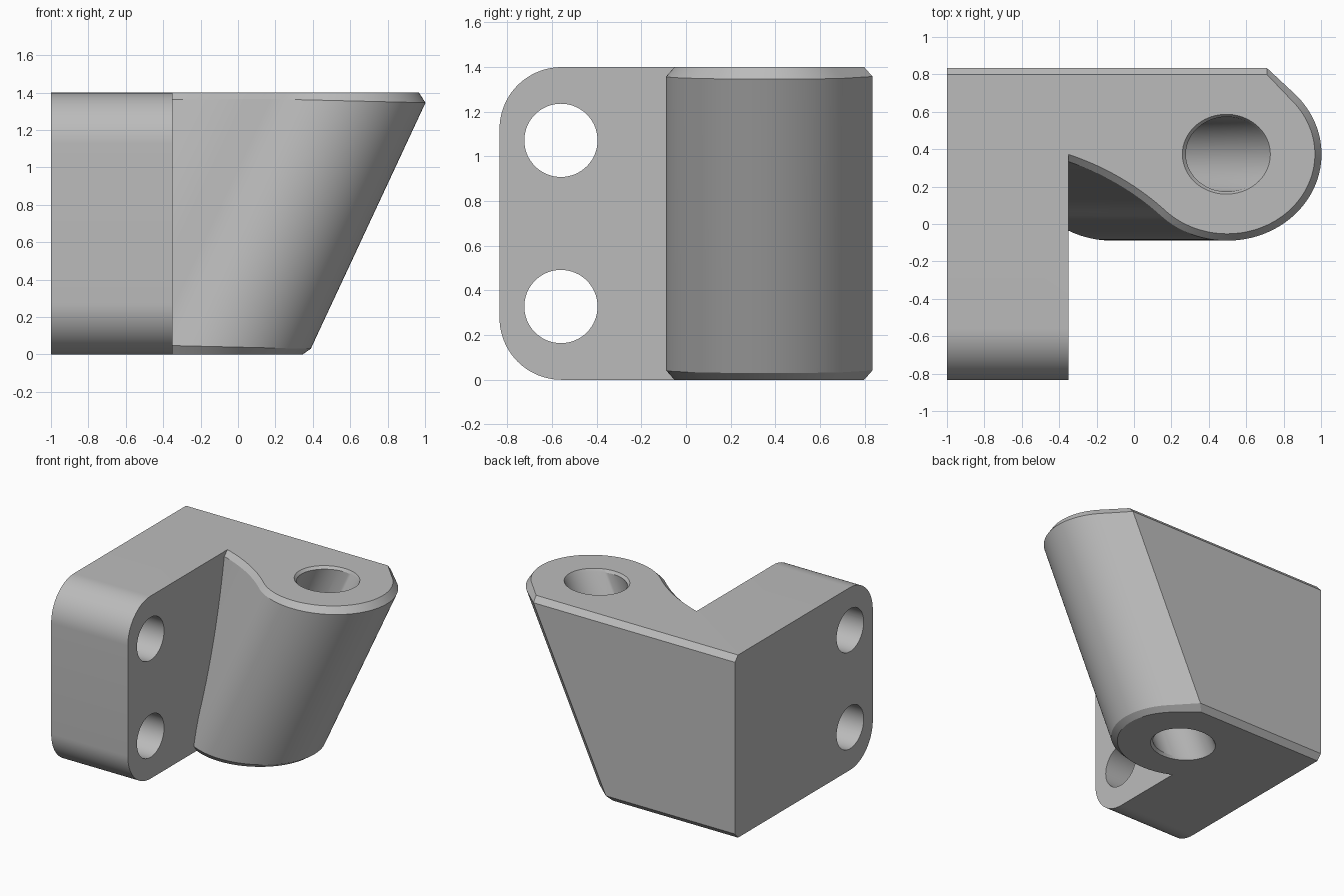
import bpy, bmesh, math
from mathutils import Vector

cube = bpy.data.objects.get("Cube")
if cube:
    bpy.data.objects.remove(cube, do_unlink=True)

HEIGHT, HALF, LEFT, INNER = 1.4, 0.835, -1.0, -0.35
TILT = math.radians(25)
AXIS_X, AXIS_Y, BARREL = 0.518, 0.373, 0.462   # barrel axis at the top, radius
CH_IN, CH_H = 0.037, 0.042                     # chamfer inset and height

grey = bpy.data.materials.new("plain_grey")
grey.use_nodes = True
grey.diffuse_color = (0.5, 0.5, 0.5, 1)
grey.node_tree.nodes["Principled BSDF"].inputs["Base Color"].default_value = (0.5, 0.5, 0.5, 1)


def loft(name, rings, cut_x=None):
    """Closed solid through rings of equal point count."""
    bm = bmesh.new()
    loops = [[bm.verts.new(p) for p in ring] for ring in rings]
    n = len(loops[0])
    for a, b in zip(loops, loops[1:]):
        for i in range(n):
            j = (i + 1) % n
            bm.faces.new((a[i], a[j], b[j], b[i]))
    bm.faces.new(loops[0])
    bm.faces.new(loops[-1])
    if cut_x is not None:
        cut = bmesh.ops.bisect_plane(bm, geom=bm.verts[:] + bm.edges[:] + bm.faces[:],
                                     plane_co=(cut_x, 0, 0), plane_no=(-1, 0, 0), clear_outer=True)
        edges = [e for e in cut["geom_cut"] if isinstance(e, bmesh.types.BMEdge)]
        bmesh.ops.contextual_create(bm, geom=edges)
    bmesh.ops.recalc_face_normals(bm, faces=bm.faces[:])
    mesh = bpy.data.meshes.new(name)
    bm.to_mesh(mesh)
    bm.free()
    mesh.materials.append(grey)
    obj = bpy.data.objects.new(name, mesh)
    bpy.context.collection.objects.link(obj)
    return obj


def combine(target, other, operation):
    bpy.context.view_layer.objects.active = target
    mod = target.modifiers.new(operation.lower(), 'BOOLEAN')
    mod.operation, mod.object, mod.solver = operation, other, 'EXACT'
    bpy.ops.object.modifier_apply(modifier=mod.name)
    bpy.data.objects.remove(other, do_unlink=True)


def tilted(u, v, z):
    """Point of a section square to the tilted axis, slid along it to height z."""
    x = AXIS_X + (z - HEIGHT) * math.tan(TILT) + u / math.cos(TILT)
    return Vector((x, AXIS_Y + v, z))


def arc(cx, cy, r, start, end, steps):
    for i in range(steps + 1):
        a = math.radians(start + (end - start) * i / steps)
        yield cx + r * math.cos(a), cy + r * math.sin(a), math.cos(a), math.sin(a)


# mounting plate: rounded at the front, chamfered at the back
R = 0.277
side = [(y, z) for y, z, _, _ in arc(R - HALF, HEIGHT - R, R, 90, 180, 20)]
side += [(y, z) for y, z, _, _ in arc(R - HALF, R, R, 180, 270, 20)]
side += [(HALF - CH_IN, 0), (HALF, CH_H), (HALF, HEIGHT - CH_H), (HALF - CH_IN, HEIGHT)]
bracket = loft("bracket", [[(x, y, z) for y, z in side] for x in (LEFT, INNER)])

# tilted arm section: point, outward direction, chamfer skew
BACK = HALF - AXIS_Y
FILLET = 1.26
reach = (BARREL + FILLET) * math.sqrt(0.5)
section = [(-1.1, BACK, 0, 1, 0),
           (BACK * math.tan(math.pi / 8), BACK, math.tan(math.pi / 8), 1, 0)]
section += [(u, v, a, b, a) for u, v, a, b in arc(0, 0, BARREL, 45, -135, 56)]
section += [(u, v, -a, -b, -a) for u, v, a, b in arc(-reach, -reach, FILLET, 45, 76, 20)][1:]
section += [(-1.1, section[-1][1], 0, -1, 0)]


def arm_ring(z, sign, inset):
    ring = []
    for u, v, a, b, skew in section:
        if inset:
            d = CH_IN + (0.018 if sign > 0 else -0.01) * skew
            ring.append(tilted(u - a * d, v - b * d, z))
        else:
            ring.append(tilted(u, v, z - sign * (CH_H + sign * 0.012 * skew)))
    return ring


arm = loft("arm", [arm_ring(0, -1, True), arm_ring(0, -1, False),
                   arm_ring(HEIGHT, 1, False), arm_ring(HEIGHT, 1, True)], INNER - 0.02)
combine(bracket, arm, 'UNION')

# tilted bore with eased rims
BORE, EASE = 0.2, 0.012


def bore_ring(z, sign, extra=0):
    ring = []
    for u, v, a, b in arc(-0.01, 0, BORE, 0, 360 * 63 / 64, 63):
        e = EASE * (1.1 - sign * a) if sign else 0
        p = tilted(u + a * e, v + b * e, z)
        p.z += extra
        ring.append(p)
    return ring


bore = loft("bore_cutter", [bore_ring(0, -1, -0.1), bore_ring(0, -1), bore_ring(0.02, 0),
                            bore_ring(HEIGHT - 0.02, 0), bore_ring(HEIGHT, 1),
                            bore_ring(HEIGHT, 1, 0.1)])
combine(bracket, bore, 'DIFFERENCE')

# two bolt holes through the plate
for z in (0.328, 1.072):
    circle = [(y, h) for y, h, _, _ in arc(-0.56, z, 0.164, 0, 360 * 63 / 64, 63)]
    hole = loft("bolt_hole_cutter", [[(x, y, h) for y, h in circle] for x in (LEFT - 0.1, INNER + 0.1)])
    combine(bracket, hole, 'DIFFERENCE')

bpy.ops.object.select_all(action='DESELECT')
bracket.select_set(True)
bpy.context.view_layer.objects.active = bracket
bpy.ops.object.shade_smooth_by_angle(angle=math.radians(25))
